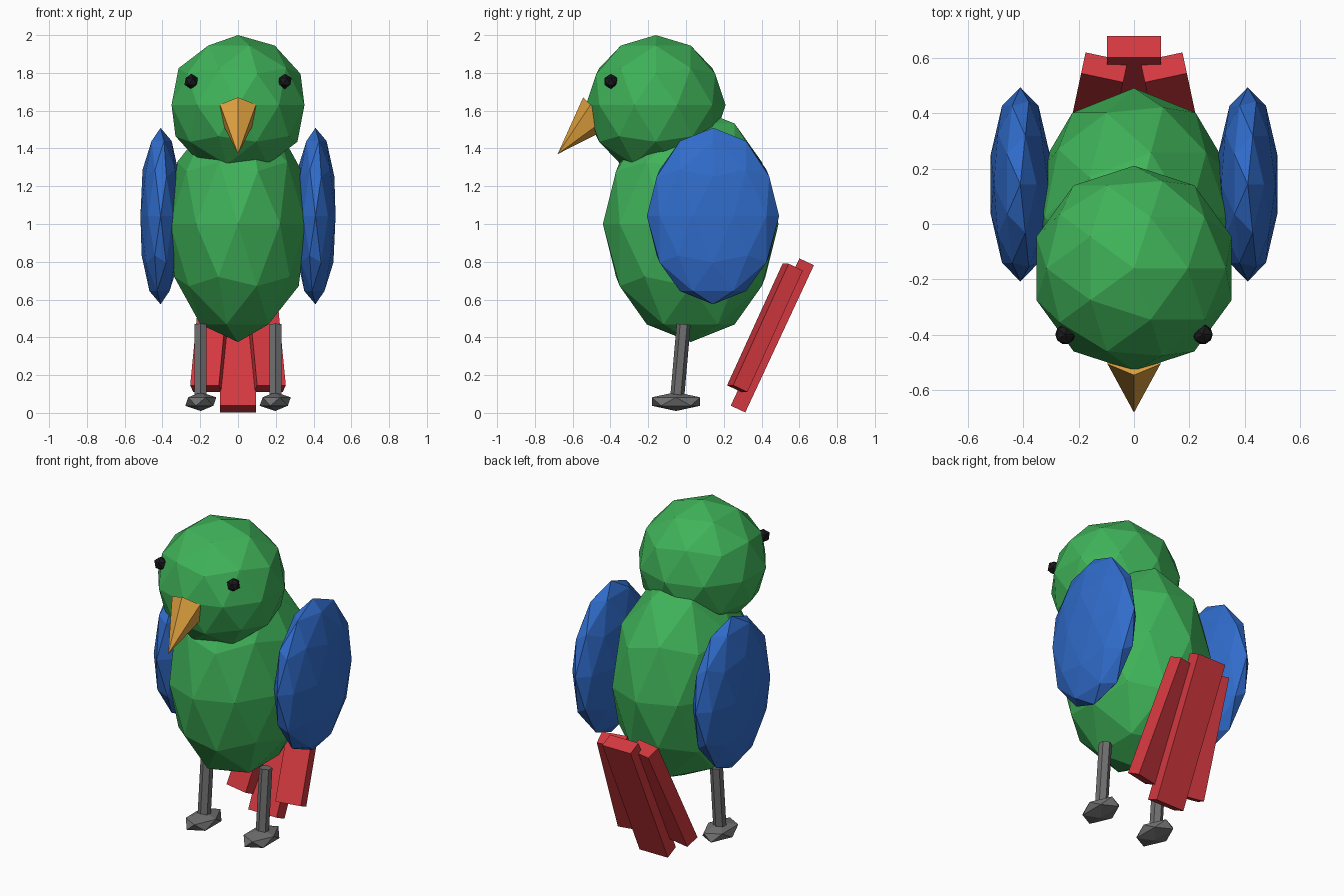
import bpy
from math import radians

if "Cube" in bpy.data.objects:
    bpy.data.objects.remove(bpy.data.objects["Cube"])


def material(name, rgb):
    m = bpy.data.materials.new(name)
    m.diffuse_color = (*rgb, 1)
    m.use_nodes = True
    m.node_tree.nodes["Principled BSDF"].inputs["Base Color"].default_value = m.diffuse_color
    return m


GREEN = material("green_plumage", (0.05, 0.45, 0.10))
BLUE = material("blue_plumage", (0.03, 0.15, 0.60))
RED = material("red_plumage", (0.65, 0.04, 0.05))
ORANGE = material("beak_orange", (0.75, 0.36, 0.05))
BLACK = material("eye_black", (0.01, 0.01, 0.012))
GREY = material("leg_grey", (0.16, 0.16, 0.16))


def finish(name, mat, scale=(1, 1, 1)):
    ob = bpy.context.object
    ob.name = name
    ob.scale = scale
    ob.data.materials.append(mat)
    return ob


def ball(name, loc, radii, mat, subdiv=2):
    bpy.ops.mesh.primitive_ico_sphere_add(subdivisions=subdiv, radius=1, location=loc)
    return finish(name, mat, radii)


def feather(name, loc, size, yaw):
    bpy.ops.mesh.primitive_cube_add(size=1, location=loc,
                                    rotation=(radians(-25), 0, radians(yaw)))
    return finish(name, RED, size)


# Body and head
ball("body", (0, 0.025, 1.0), (0.378, 0.465, 0.625), GREEN)
ball("head", (0, -0.16, 1.63), (0.37, 0.37, 0.37), GREEN)

# Beak, pointing forward and down
bpy.ops.mesh.primitive_cone_add(vertices=6, radius1=0.11, radius2=0, depth=0.31,
                                location=(0, -0.5725, 1.482),
                                rotation=(radians(136.2), 0, 0))
finish("beak", ORANGE)

# Paired parts
for side, s in (("left", -1), ("right", 1)):
    ball(side + "_eye", (s * 0.248, -0.398, 1.755), (0.04, 0.04, 0.04), BLACK, 1)
    ball(side + "_wing", (s * 0.41, 0.143, 1.042), (0.112, 0.35, 0.467), BLUE)
    bpy.ops.mesh.primitive_cylinder_add(vertices=6, radius=0.037, depth=0.40,
                                        location=(s * 0.198, -0.03, 0.27),
                                        rotation=(radians(-5), 0, 0))
    finish(side + "_leg", GREY)
    ball(side + "_foot", (s * 0.197, -0.053, 0.06), (0.092, 0.15, 0.05), GREY, 1)
    # Outer tail feathers splay away from the middle one
    feather(side + "_tail_feather", (s * 0.138, 0.418, 0.45),
            (0.155, 0.085, 0.71), s * 12)

# Middle tail feather
feather("middle_tail_feather", (0, 0.457, 0.41), (0.193, 0.085, 0.86), 0)
